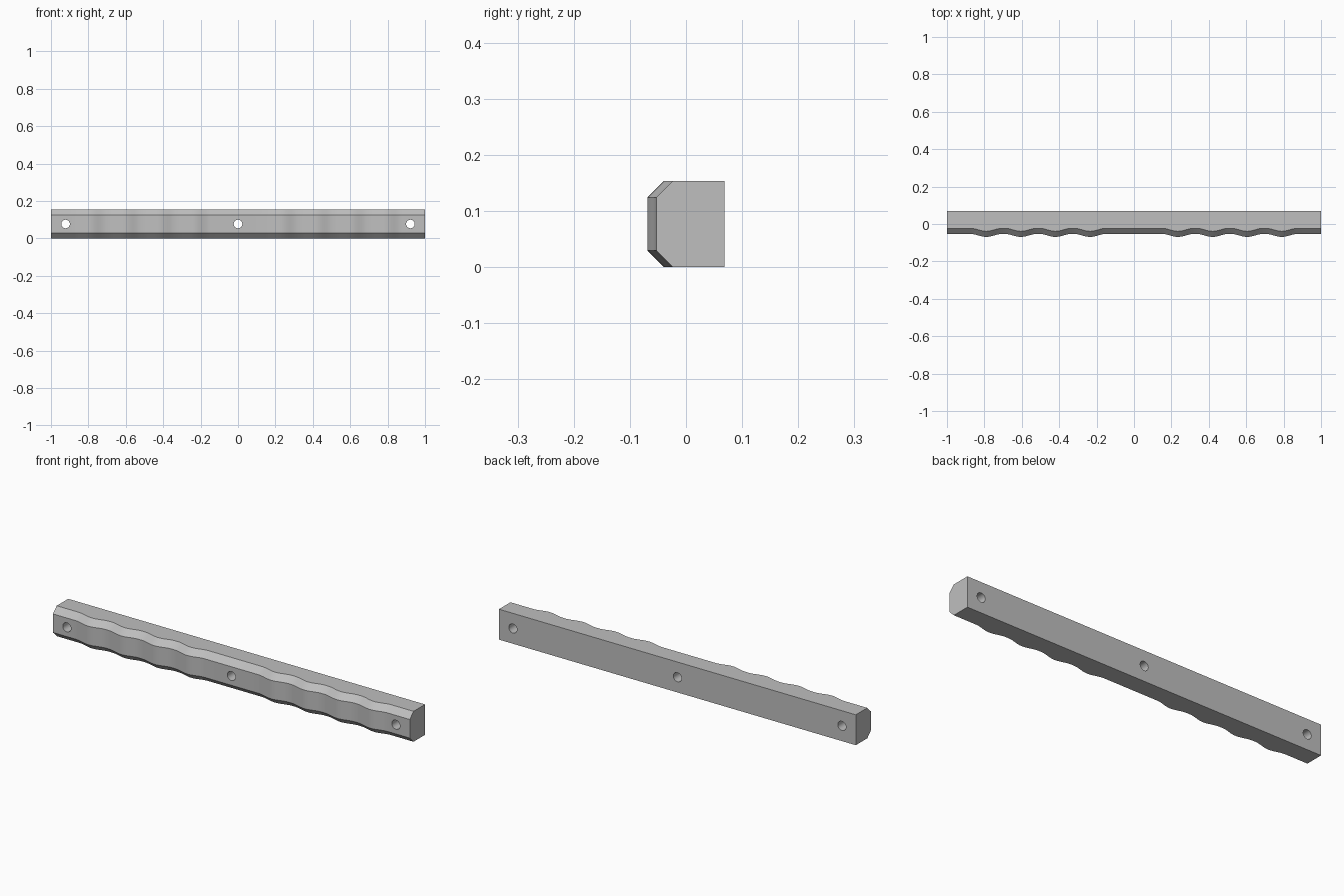
import bpy, bmesh, math

cube = bpy.data.objects.get("Cube")
if cube:
    bpy.data.objects.remove(cube, do_unlink=True)

HEIGHT, BACK, FRONT, CHAMFER = 0.154, 0.069, -0.053, 0.030
BUMP, HALF_WIDTH, STEPS = 0.016, 0.086, 16
CRESTS = [side * (0.235 + 0.185 * i) for side in (-1, 1) for i in range(4)]

grey = bpy.data.materials.new("Satin grey")
grey.use_nodes = True
colour = (0.52, 0.52, 0.52, 1)
grey.diffuse_color = colour
grey.node_tree.nodes["Principled BSDF"].inputs["Base Color"].default_value = colour

# Stations along the bar: flat ends and middle, a smooth swell at every finger crest
stations = [(-1, FRONT)]
for crest in sorted(CRESTS):
    for i in range(STEPS + 1):
        t = 2 * i / STEPS - 1
        swell = BUMP * (1 + math.cos(math.pi * t)) / 2
        stations.append((crest + HALF_WIDTH * t, FRONT - swell))
stations.append((1, FRONT))

# Grip body: chamfered section swept through the stations
bm = bmesh.new()
rings = []
for x, front in stations:
    section = [(BACK, 0), (front + CHAMFER, 0), (front, CHAMFER),
               (front, HEIGHT - CHAMFER), (front + CHAMFER, HEIGHT), (BACK, HEIGHT)]
    rings.append([bm.verts.new((x, y, z)) for y, z in section])
for a, b in zip(rings, rings[1:]):
    for i in range(len(a)):
        j = (i + 1) % len(a)
        bm.faces.new((a[i], a[j], b[j], b[i]))
bm.faces.new(rings[0])
bm.faces.new(rings[-1])
bmesh.ops.recalc_face_normals(bm, faces=bm.faces)
mesh = bpy.data.meshes.new("grip_bar")
bm.to_mesh(mesh)
bm.free()
mesh.materials.append(grey)
bar = bpy.data.objects.new("grip_bar", mesh)
bpy.context.collection.objects.link(bar)

# Three through holes for screws
cutters = []
for x in (-0.922, 0, 0.922):
    bpy.ops.mesh.primitive_cylinder_add(vertices=32, radius=0.023, depth=0.4,
                                        location=(x, 0, HEIGHT / 2),
                                        rotation=(math.pi / 2, 0, 0))
    cutter = bpy.context.object
    cutter.name = "screw_hole_cutter"
    cutter.hide_render = True
    cutter.data.materials.append(grey)
    cutters.append(cutter)
    cut = bar.modifiers.new("Screw hole", 'BOOLEAN')
    cut.operation = 'DIFFERENCE'
    cut.solver = 'EXACT'
    cut.object = cutter

# Apply the cuts and keep the chamfer edges crisp
bpy.ops.object.select_all(action='DESELECT')
bar.select_set(True)
bpy.context.view_layer.objects.active = bar
for name in [m.name for m in bar.modifiers]:
    bpy.ops.object.modifier_apply(modifier=name)
for cutter in cutters:
    bpy.data.objects.remove(cutter, do_unlink=True)
bpy.ops.object.shade_smooth_by_angle(angle=math.radians(30))
